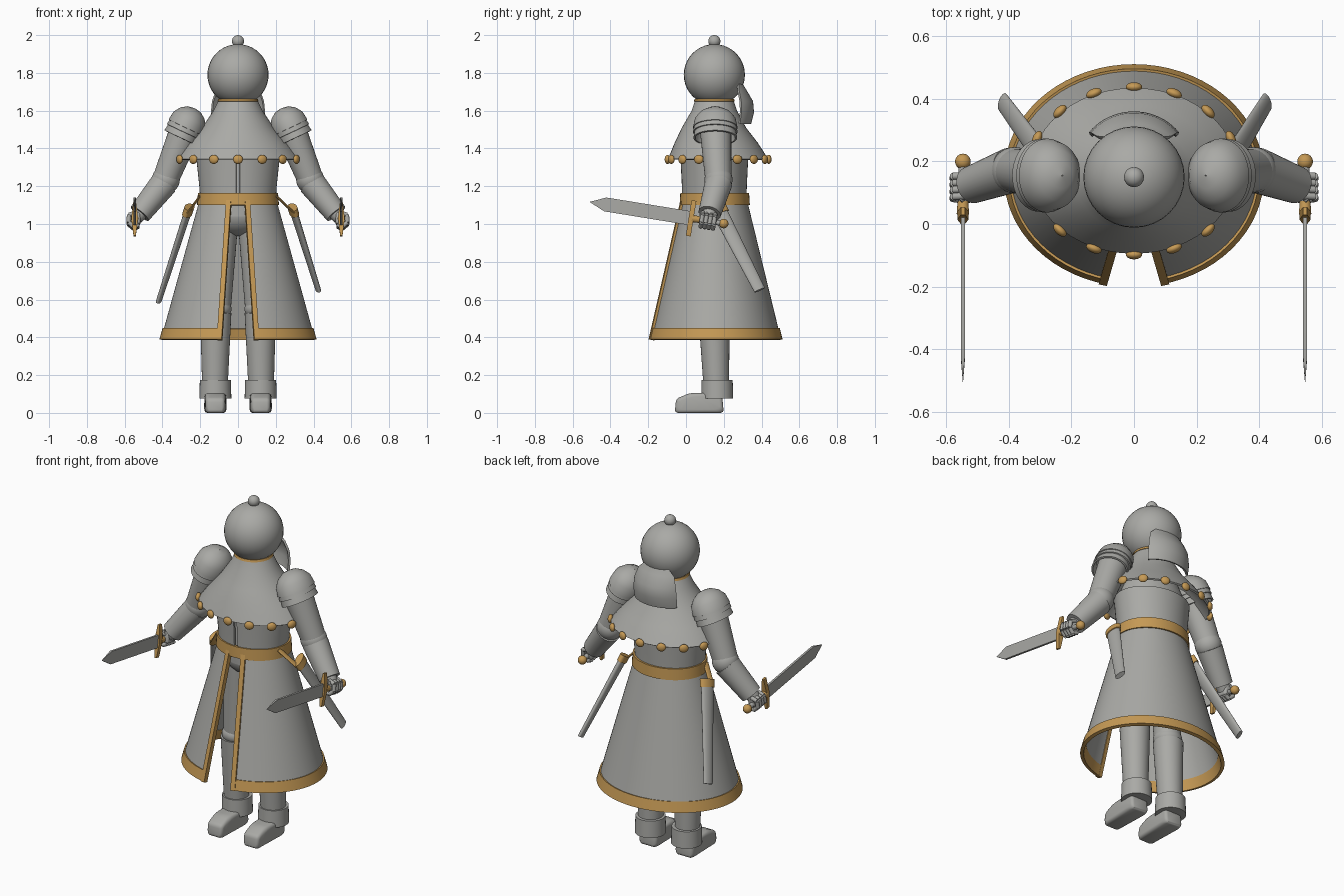
import bpy, bmesh
from math import sin, cos, asin, pi, radians
from mathutils import Matrix, Vector

if "Cube" in bpy.data.objects:
    bpy.data.objects.remove(bpy.data.objects["Cube"])


def material(name, rgb):
    m = bpy.data.materials.new(name)
    m.use_nodes = True
    m.diffuse_color = (*rgb, 1)
    m.node_tree.nodes["Principled BSDF"].inputs["Base Color"].default_value = (*rgb, 1)
    return m


GREY = material("plain grey", (0.40, 0.40, 0.38))
GOLD = material("old gold", (0.56, 0.32, 0.09))
I = Matrix.Identity(4)
parts = []


def finish(name, bm, mat, M=I):
    bmesh.ops.recalc_face_normals(bm, faces=bm.faces)
    bm.transform(M)
    me = bpy.data.meshes.new(name)
    bm.to_mesh(me)
    bm.free()
    me.materials.append(mat)
    ob = bpy.data.objects.new(name, me)
    bpy.context.collection.objects.link(ob)
    parts.append(ob)


def sheet(name, rings, mat, thick, arc=None, M=I, seg=48):
    """Lofted shell; rings are (z, rx, ry, cy), arc gives the angles from the front."""
    bm = bmesh.new()
    rows = []
    for i, (z, rx, ry, cy) in enumerate(rings):
        t0, t1 = arc(i, rx) if arc else (0, 2 * pi)
        n = seg + 1 if arc else seg
        ts = [t0 + (t1 - t0) * k / seg for k in range(n)]
        rows.append([bm.verts.new((rx * sin(t), cy - ry * cos(t), z)) for t in ts])
    for a, b in zip(rows, rows[1:]):
        for k in range(seg):
            j = (k + 1) % len(a)
            bm.faces.new((a[k], a[j], b[j], b[k]))
    bmesh.ops.recalc_face_normals(bm, faces=bm.faces)
    bmesh.ops.solidify(bm, geom=bm.faces[:], thickness=thick)
    finish(name, bm, mat, M)


def ball(name, c, r, mat, M=I):
    bm = bmesh.new()
    bmesh.ops.create_uvsphere(bm, u_segments=32, v_segments=20, radius=1)
    r = r if isinstance(r, tuple) else (r, r, r)
    finish(name, bm, mat, M @ Matrix.Translation(c) @ Matrix.Diagonal((*r, 1)))


def tube(name, p, q, r1, r2, mat, flat=1, hint=(1, 0, 0), M=I):
    """Cone from p to q, flattened along the hint direction."""
    p, q = Vector(p), Vector(q)
    z = (q - p).normalized()
    y = z.cross(Vector(hint)).normalized()
    x = y.cross(z)
    bm = bmesh.new()
    bmesh.ops.create_cone(bm, cap_ends=True, segments=32, radius1=r1, radius2=r2, depth=(q - p).length)
    F = Matrix((x, y, z)).transposed().to_4x4()
    finish(name, bm, mat, M @ Matrix.Translation((p + q) / 2) @ F @ Matrix.Diagonal((flat, 1, 1, 1)))


def hull(name, pts, mat, M=I, bevel=0):
    bm = bmesh.new()
    for p in pts:
        bm.verts.new(p)
    bmesh.ops.convex_hull(bm, input=bm.verts[:])
    bmesh.ops.dissolve_limit(bm, angle_limit=0.02, verts=bm.verts[:], edges=bm.edges[:])
    if bevel:
        bmesh.ops.bevel(bm, geom=bm.edges[:], offset=bevel, segments=4, profile=0.5, affect='EDGES')
    finish(name, bm, mat, M)


# Head, knob and neck guard
ball("head", (0, 0.15, 1.79), 0.162, GREY)
ball("head_knob", (0, 0.15, 1.968), 0.032, GREY)
sheet("neck_trim", [(1.65, 0.108, 0.108, 0.15), (1.663, 0.104, 0.104, 0.15)], GOLD, 0.012)
guard = [(1.53, 0.185, 0.165, 0.18), (1.59, 0.185, 0.18, 0.18), (1.65, 0.18, 0.175, 0.18),
         (1.71, 0.17, 0.14, 0.18), (1.75, 0.15, 0.115, 0.18), (1.765, 0.14, 0.11, 0.18)]
spread = [50, 51, 50, 44, 30, 12]
sheet("neck_guard", guard, GREY, 0.012,
      lambda i, rx: (pi - radians(spread[i]), pi + radians(spread[i])), seg=20)

# Mantle with a row of beads on its hem
mantle = [(1.66, 0.10, 0.10, 0.15), (1.60, 0.13, 0.12, 0.15), (1.51, 0.19, 0.17, 0.148),
          (1.43, 0.265, 0.22, 0.16), (1.345, 0.33, 0.265, 0.17)]
sheet("mantle", mantle, GREY, 0.01)
for k in range(16):
    t = k * pi / 8
    M = Matrix.Translation((0.335 * sin(t), 0.17 - 0.268 * cos(t), 1.342)) @ Matrix.Rotation(t, 4, 'Z')
    ball("mantle_bead", (0, 0, 0), (0.026, 0.015, 0.024), GOLD, M)

# Coat body, belt and body inside
sheet("coat_body", [(1.12, 0.20, 0.17, 0.15), (1.2, 0.205, 0.172, 0.15), (1.36, 0.222, 0.18, 0.15)],
      GREY, 0.012, lambda i, rx: (asin(0.01 / rx), 2 * pi - asin(0.01 / rx)))
sheet("inner_body", [(1.04, 0.17, 0.145, 0.15), (1.4, 0.19, 0.15, 0.15), (1.6, 0.1, 0.09, 0.15)], GREY, 0.01)
sheet("belt", [(1.10, 0.217, 0.186, 0.152), (1.165, 0.212, 0.182, 0.152)], GOLD, 0.018)
ball("pelvis", (0, 0.15, 1.06), (0.175, 0.145, 0.125), GREY)

# Open-fronted skirt with gold hem and edges
TOP, LOW = 1.14, 0.39


def skirt_ring(z, grow=0.0):
    f = (TOP - z) / (TOP - LOW)
    return (z, 0.2 + 0.208 * f + grow, 0.168 + 0.18 * f + grow, 0.152 + 0.003 * f)


def gap(z):
    return 0.037 + 0.05 * (TOP - z) / (TOP - LOW)


def open_front(levels):
    return lambda i, rx: (asin(gap(levels[i]) / rx), 2 * pi - asin(gap(levels[i]) / rx))


levels = [TOP, 0.95, 0.7, LOW]
sheet("skirt", [skirt_ring(z) for z in levels], GREY, 0.01, open_front(levels), seg=64)
hem = [0.45, LOW]
sheet("skirt_hem", [skirt_ring(z, 0.008) for z in hem], GOLD, 0.02, open_front(hem), seg=64)
for s in (1, -1):
    sheet("skirt_edge_trim", [skirt_ring(z, 0.013) for z in levels], GOLD, 0.026,
          lambda i, rx: (s * asin(gap(levels[i]) / rx), s * asin((gap(levels[i]) + 0.026) / rx)), seg=3)

SCABBARDS = {1: ((0.29, 0.17, 1.08), (0.425, 0.39, 0.65)),
             -1: ((-0.26, 0.17, 1.08), (-0.42, 0.39, 0.59))}

for s in (1, -1):
    # Legs
    tube("thigh", (s * 0.088, 0.15, 1.05), (s * 0.112, 0.15, 0.55), 0.092, 0.074, GREY)
    ball("knee", (s * 0.114, 0.148, 0.55), (0.08, 0.08, 0.06), GREY)
    tube("shin", (s * 0.118, 0.148, 0.53), (s * 0.122, 0.16, 0.15), 0.083, 0.068, GREY)
    tube("boot_cuff", (s * 0.12, 0.165, 0.175), (s * 0.12, 0.165, 0.075), 0.082, 0.085, GREY)
    sole = [(s * 0.12 + dx * w, y, z) for dx in (1, -1)
            for w, y, z in ((0.052, -0.06, 0), (0.06, 0.2, 0), (0.048, -0.052, 0.075),
                            (0.055, 0.02, 0.105), (0.058, 0.19, 0.105))]
    hull("boot", sole, GREY, bevel=0.018)

    # Arms
    elbow, wrist = Vector((s * 0.392, 0.172, 1.215)), Vector((s * 0.52, 0.125, 1.055))
    tube("upper_arm", (s * 0.265, 0.155, 1.53), elbow, 0.085, 0.068, GREY)
    ball("elbow", elbow + Vector((-s * 0.01, 0, 0.02)), 0.074, GREY)
    tube("forearm", elbow, wrist, 0.073, 0.06, GREY)
    tube("wrist", wrist, wrist.lerp(elbow, -0.15), 0.04, 0.035, GREY)

    # Layered shoulder armour
    M = Matrix.Translation((s * 0.275, 0.155, 1.515)) @ Matrix.Rotation(radians(-25 * s), 4, 'Y')
    dome = [(-0.005, 0.1, 0.118), (0.045, 0.094, 0.108), (0.08, 0.07, 0.08), (0.102, 0.038, 0.042), (0.108, 0.002, 0.002)]
    sheet("shoulder_dome", [(*d, 0) for d in dome], GREY, 0.008, M=M)
    for drop, r in ((0.0, 0.092), (0.035, 0.09)):
        sheet("shoulder_plate", [(0.015 - drop, r, r + 0.018, 0), (-0.03 - drop, r + 0.006, r + 0.026, 0)],
              GREY, 0.01, M=M)

    # Sword, held with the blade forward
    M = Matrix.Translation((s * 0.547, 0.027, 1.03)) @ Matrix.Rotation(radians(-9.2), 4, 'X')
    blade = [(x, y, z) for x in (0.0065, -0.0065) for y in (0, -0.46) for z in (0.037, -0.037)]
    hull("sword_blade", blade + [(0, -0.545, 0)], GREY, M)
    cross = [(x, y, z) for y in (0.013, -0.013) for x, z in
             ((0.018, 0), (-0.018, 0), (0.006, 0.095), (-0.006, 0.095), (0.006, -0.095), (-0.006, -0.095))]
    hull("sword_guard", cross, GOLD, M)
    tube("sword_collar", (0, 0.005, 0), (0, 0.045, 0), 0.02, 0.017, GOLD, M=M)
    tube("sword_grip", (0, 0, 0), (0, 0.175, 0), 0.014, 0.014, GREY, M=M)
    ball("sword_pommel", (0, 0.175, 0), 0.025, GOLD, M)

    # Fist closed around the grip
    palm = [(s * x, y, z) for x in (-0.03, 0.012) for y in (0.05, 0.13) for z in (-0.022, 0.045)]
    hull("palm", palm, GREY, M, 0.012)
    for k in range(4):
        y = 0.057 + 0.022 * k
        joints = [(-0.005, 0.04), (0.03, 0.028), (0.032, -0.012), (0.005, -0.036), (-0.022, -0.024)]
        for (xa, za), (xb, zb) in zip(joints, joints[1:]):
            tube("finger", (s * xa, y, za), (s * xb, y, zb), 0.0115, 0.0115, GREY, hint=(0, 1, 0), M=M)
    tube("thumb", (-s * 0.025, 0.08, 0.03), (s * 0.01, 0.045, 0.03), 0.014, 0.011, GREY, hint=(0, 0, 1), M=M)

    # Scabbard with a gold throat and a strap to the belt
    p, q = (Vector(v) for v in SCABBARDS[s])
    out = (s, 0.3, 0)
    tube("scabbard", p, q, 0.043, 0.031, GREY, 0.45, out)
    tube("scabbard_throat", p.lerp(q, -0.02), p.lerp(q, 0.06), 0.05, 0.049, GOLD, 0.5, out)
    tube("scabbard_strap", (s * 0.2, 0.1, 1.15), p + Vector((s * 0.005, -0.03, -0.02)), 0.018, 0.018, GOLD, 0.35, out)

# Smooth shading with sharp edges kept
bpy.ops.object.select_all(action='DESELECT')
for ob in parts:
    ob.select_set(True)
bpy.context.view_layer.objects.active = parts[0]
bpy.ops.object.shade_smooth_by_angle(angle=radians(32))
